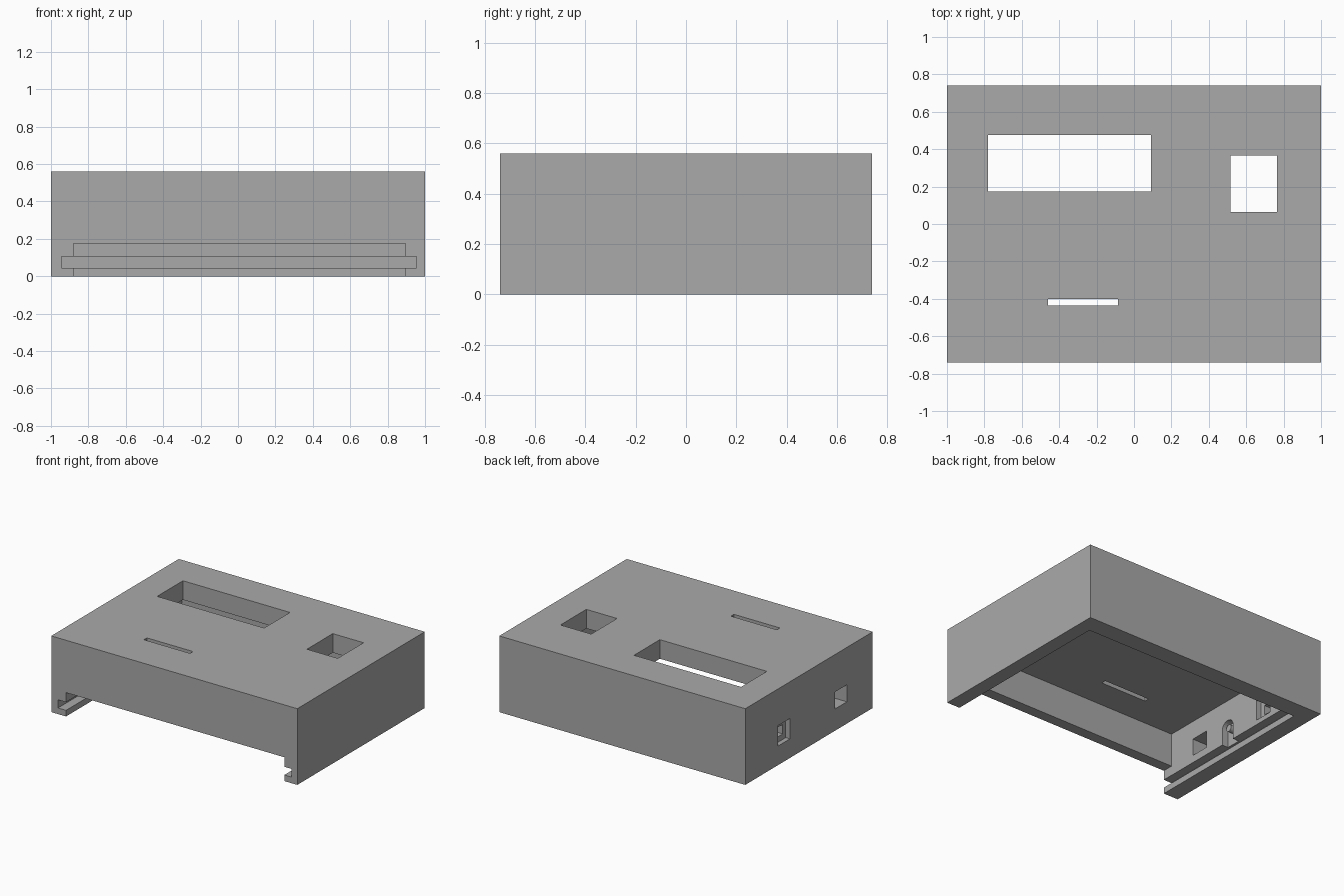
import bpy
from mathutils import Matrix, Vector
from math import radians

if "Cube" in bpy.data.objects:
    bpy.data.objects.remove(bpy.data.objects["Cube"], do_unlink=True)

grey = bpy.data.materials.new("plain_grey")
grey.use_nodes = True
grey.diffuse_color = (0.4, 0.4, 0.4, 1)
grey.node_tree.nodes["Principled BSDF"].inputs["Base Color"].default_value = (0.4, 0.4, 0.4, 1)


def box(name, x, y, z):
    """Box spanning the given (low, high) ranges."""
    bpy.ops.mesh.primitive_cube_add(size=1)
    ob = bpy.context.object
    ob.name = name
    spans = (x, y, z)
    ob.data.transform(Matrix.Translation([(a + b) / 2 for a, b in spans])
                      @ Matrix.Diagonal([b - a for a, b in spans] + [1]))
    return ob


def disc(name, x, y, z, radius):
    """Cylinder lying along x."""
    bpy.ops.mesh.primitive_cylinder_add(vertices=24, radius=radius, depth=x[1] - x[0])
    ob = bpy.context.object
    ob.name = name
    ob.data.transform(Matrix.Translation(Vector((sum(x) / 2, y, z)))
                      @ Matrix.Rotation(radians(90), 4, 'Y'))
    return ob


def cut(target, cutter):
    """Subtract the cutter, then discard it."""
    mod = target.modifiers.new("cut", 'BOOLEAN')
    mod.operation, mod.solver, mod.object = 'DIFFERENCE', 'EXACT', cutter
    bpy.context.view_layer.objects.active = target
    bpy.ops.object.modifier_apply(modifier=mod.name)
    bpy.data.objects.remove(cutter, do_unlink=True)


case = box("case", (-1, 1), (-.74, .74), (0, .56))
inner = (-.88, .895)

cutters = [
    # hollow, front entry and groove for a sliding floor
    box("cavity", inner, (-.66, .605), (-.1, .42)),
    box("front_entry", inner, (-1, -.6), (-.1, .175)),
    box("floor_groove", (-.945, .955), (-1, .67), (.045, .105)),
    # openings in the top
    box("display_window", (-.78, .09), (.175, .475), (.3, .7)),
    box("square_window", (.515, .765), (.065, .365), (.3, .7)),
    box("slit", (-.46, -.085), (-.435, -.4), (.3, .7)),
    # side wall: plain port, stepped socket and blind arched recess
    box("plain_port", (-1.1, -.8), (-.44, -.3), (.16, .285)),
    box("socket_outer", (-1.1, -.965), (.22, .36), (.14, .29)),
    box("socket_inner", (-.92, -.8), (.22, .36), (.14, .29)),
    box("socket_hole", (-1.1, -.8), (.255, .325), (.18, .25)),
    box("arch_base", (-.93, -.8), (-.135, -.025), (.1, .215)),
    disc("arch_top", (-.93, -.8), -.08, .215, .055),
]
for cutter in cutters:
    cut(case, cutter)

# small round boss inside the arched recess
boss = disc("recess_boss", (-.94, -.89), -.08, .215, .025)

for ob in (case, boss):
    ob.data.materials.clear()
    ob.data.materials.append(grey)
